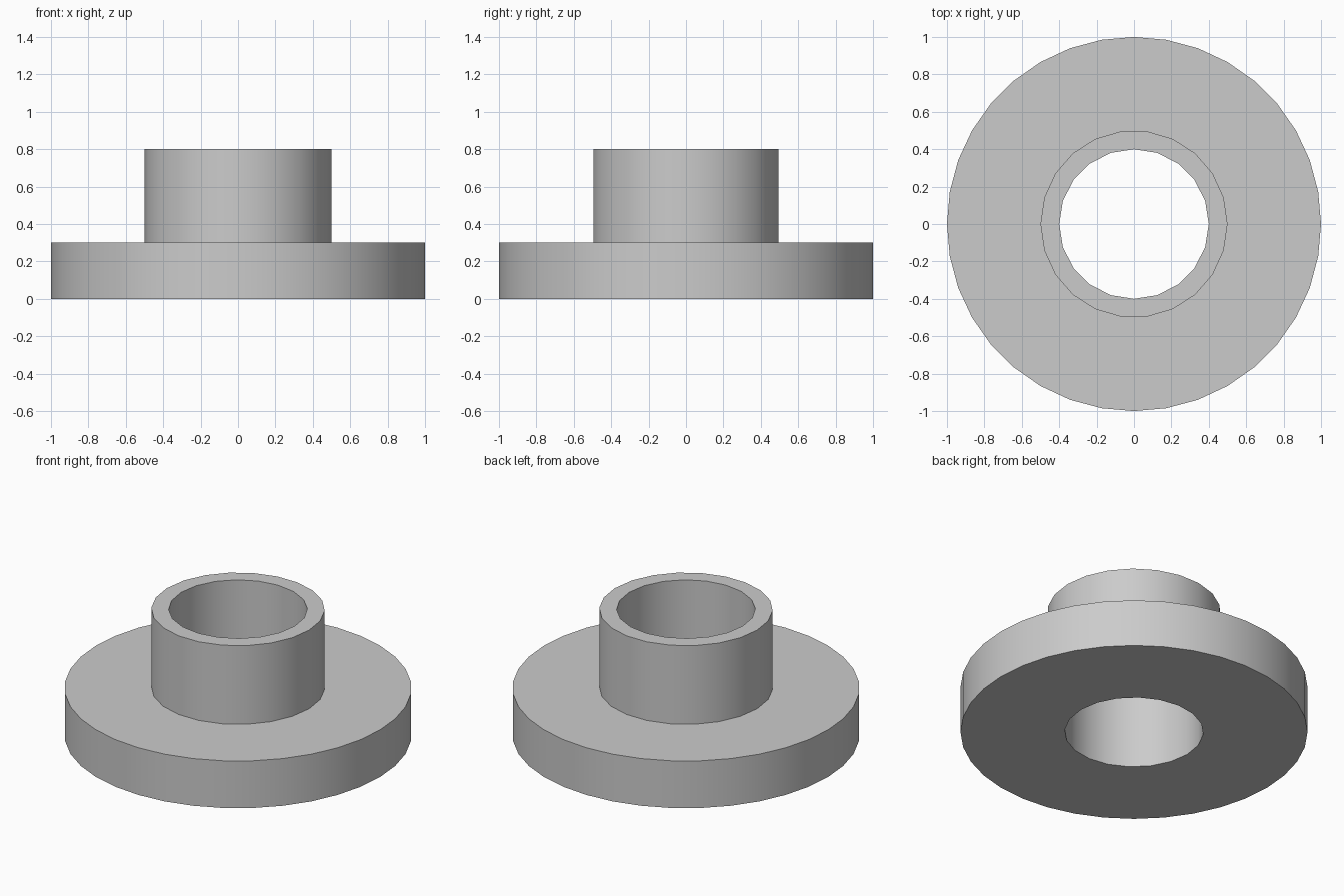
import bpy
import bmesh
from math import cos, sin, tau, radians

if "Cube" in bpy.data.objects:
    bpy.data.objects.remove(bpy.data.objects["Cube"], do_unlink=True)

# Plain grey material
grey = bpy.data.materials.new("light_grey")
grey.use_nodes = True
colour = (0.6, 0.6, 0.6, 1)
grey.diffuse_color = colour
grey.node_tree.nodes["Principled BSDF"].inputs["Base Color"].default_value = colour

bm = bmesh.new()


def wall(radius, bottom, top, sides):
    """Make an open cylinder wall and return its bottom and top edge loops."""
    rings = [[bm.verts.new((radius * cos(tau * i / sides), radius * sin(tau * i / sides), z))
              for i in range(sides)] for z in (bottom, top)]
    low, high = rings
    for i in range(sides):
        j = (i + 1) % sides
        bm.faces.new((low[i], low[j], high[j], high[i]))
    return [[bm.edges.get((r[i], r[(i + 1) % sides])) for i in range(sides)] for r in rings]


def ring_face(outer, inner):
    """Fill the flat ring between two edge loops."""
    bmesh.ops.triangle_fill(bm, edges=outer + inner, use_beauty=True, normal=(0, 0, 1))


# Flange, hub and bore walls
flange_low, flange_high = wall(1.0, 0.0, 0.3, 36)
hub_low, hub_high = wall(0.5, 0.3, 0.8, 22)
bore_low, bore_high = wall(0.4, 0.0, 0.8, 20)

# Flat rings joining the walls
ring_face(flange_low, bore_low)
ring_face(flange_high, hub_low)
ring_face(hub_high, bore_high)
bmesh.ops.recalc_face_normals(bm, faces=bm.faces[:])

mesh = bpy.data.meshes.new("flanged_bushing")
bm.to_mesh(mesh)
bm.free()
mesh.materials.append(grey)
bushing = bpy.data.objects.new("flanged_bushing", mesh)
bpy.context.collection.objects.link(bushing)

# Smooth round walls with sharp rims
bpy.ops.object.select_all(action="DESELECT")
bushing.select_set(True)
bpy.context.view_layer.objects.active = bushing
bpy.ops.object.shade_smooth_by_angle(angle=radians(30))
